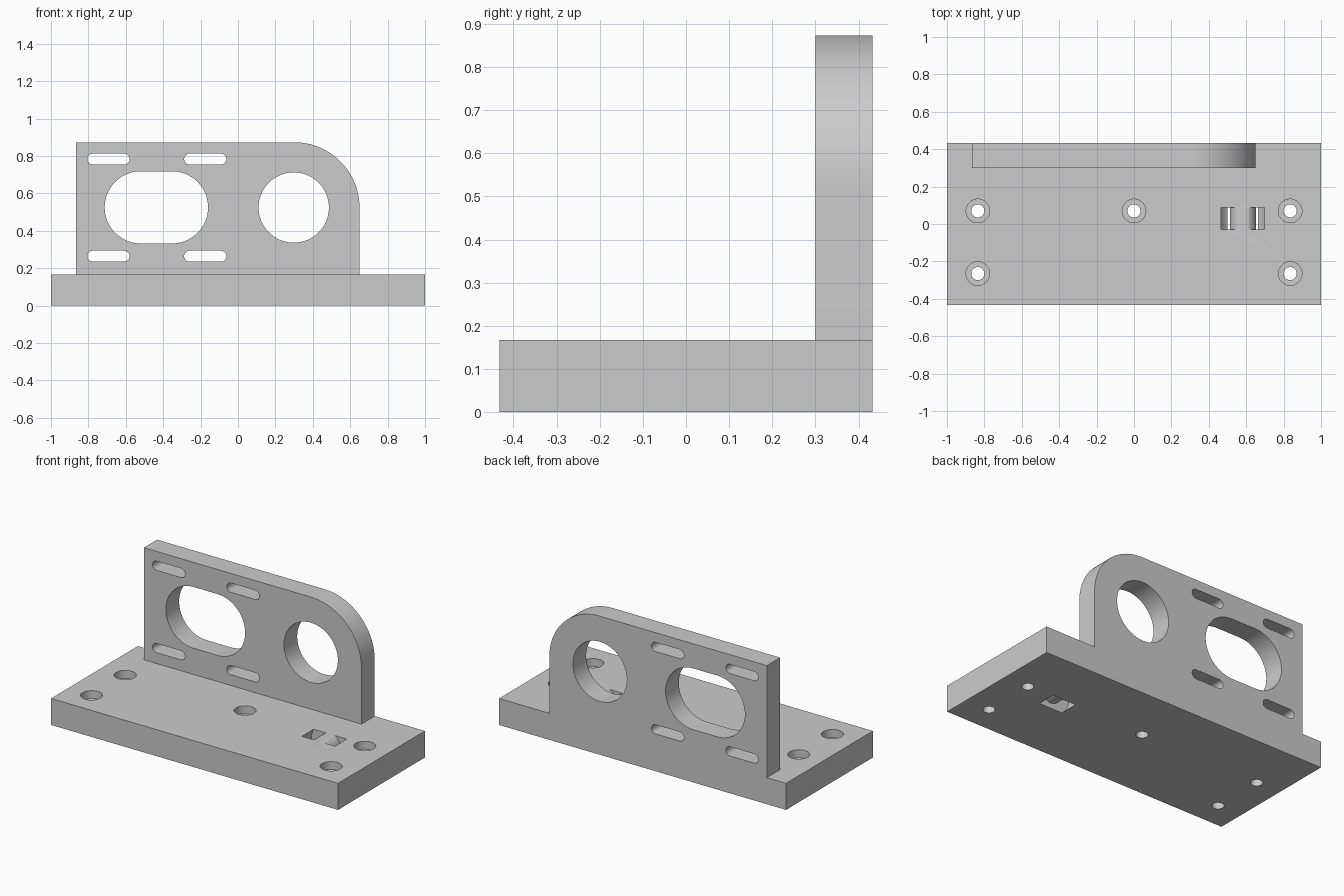
import bpy
import bmesh
import math
from mathutils import Vector

cube = bpy.data.objects.get("Cube")
if cube:
    bpy.data.objects.remove(cube, do_unlink=True)

grey = bpy.data.materials.new("plain_grey")
grey.use_nodes = True
colour = (0.6, 0.6, 0.6, 1)
grey.diffuse_color = colour
grey.node_tree.nodes["Principled BSDF"].inputs["Base Color"].default_value = colour

BASE_TOP = 0.167
BACK = 0.432
PLATE_FRONT = 0.3


def prism(name, points, start, depth):
    """Extrude a closed outline of 3D points along a vector."""
    bm = bmesh.new()
    shift, along = Vector(start), Vector(depth)
    face = bm.faces.new([bm.verts.new(Vector(p) + shift) for p in points])
    extruded = bmesh.ops.extrude_face_region(bm, geom=[face])["geom"]
    moved = [g for g in extruded if isinstance(g, bmesh.types.BMVert)]
    bmesh.ops.translate(bm, verts=moved, vec=along)
    bmesh.ops.recalc_face_normals(bm, faces=bm.faces)
    mesh = bpy.data.meshes.new(name)
    bm.to_mesh(mesh)
    bm.free()
    mesh.materials.append(grey)
    obj = bpy.data.objects.new(name, mesh)
    bpy.context.collection.objects.link(obj)
    return obj


def arc(cx, cz, r, a0, a1, steps):
    """Points of an arc in the upright plane, angles in degrees."""
    angles = [math.radians(a0 + (a1 - a0) * i / steps) for i in range(steps + 1)]
    return [(cx + r * math.cos(a), 0, cz + r * math.sin(a)) for a in angles]


def rod_y(name, x, z, r, y0, y1):
    return prism(name, arc(x, z, r, 0, 360, 64)[:-1], (0, y0, 0), (0, y1 - y0, 0))


def slot(name, x0, x1, z, r):
    outline = arc(x1 - r, z, r, -90, 90, 32) + arc(x0 + r, z, r, 90, 270, 32)
    return prism(name, outline, (0, PLATE_FRONT - 0.1, 0), (0, 0.3, 0))


def bore(name, x, y, r, z0, z1):
    outline = [(px, pz, 0) for px, _, pz in arc(x, y, r, 0, 360, 48)[:-1]]
    return prism(name, outline, (0, 0, z0), (0, 0, z1 - z0))


def combine(target, tool, operation):
    mod = target.modifiers.new("combine", "BOOLEAN")
    mod.operation = operation
    mod.solver = "EXACT"
    mod.object = tool
    bpy.context.view_layer.objects.active = target
    bpy.ops.object.modifier_apply(modifier=mod.name)
    bpy.data.objects.remove(tool, do_unlink=True)


# Bracket body: an L-shaped side profile, the upright then trimmed to its outline
profile = [(0, -BACK, 0), (0, BACK, 0), (0, BACK, 0.873),
           (0, PLATE_FRONT, 0.873), (0, PLATE_FRONT, BASE_TOP), (0, -BACK, BASE_TOP)]
bracket = prism("mounting_bracket", profile, (-1, 0, 0), (2, 0, 0))

# Trim the upright's square end and its rounded end
left_trim = [(0.65, 0, BASE_TOP), (1.1, 0, BASE_TOP), (1.1, 0, 1), (0.3, 0, 1)]
left_trim += arc(0.3, 0.523, 0.35, 90, 0, 40)
right_trim = [(-1.1, 0, BASE_TOP), (-0.866, 0, BASE_TOP), (-0.866, 0, 1), (-1.1, 0, 1)]
for outline in (left_trim, right_trim):
    trim = prism("trim", outline, (0, PLATE_FRONT - 0.1, 0), (0, 0.4, 0))
    combine(bracket, trim, "DIFFERENCE")

# Openings in the upright
combine(bracket, rod_y("round_opening", 0.298, 0.524, 0.188, 0.2, 0.6), "DIFFERENCE")
combine(bracket, slot("large_slot", -0.713, -0.16, 0.525, 0.193), "DIFFERENCE")
for x in (-0.806, -0.288):
    for z in (0.264, 0.783):
        combine(bracket, slot("small_slot", x, x + 0.226, z, 0.029), "DIFFERENCE")

# Counterbored screw holes in the base
for x, y in ((-0.835, 0.07), (0, 0.07), (0.835, 0.07), (-0.835, -0.265), (0.835, -0.265)):
    combine(bracket, bore("screw_hole", x, y, 0.035, -0.1, 0.3), "DIFFERENCE")
    combine(bracket, bore("counterbore", x, y, 0.063, BASE_TOP - 0.05, 0.3), "DIFFERENCE")

# Curved cable-tie channel that leaves a round core across the base
channel = rod_y("tie_channel", 0.582, 0.104, 0.132, -0.03, 0.087)
combine(channel, rod_y("tie_core", 0.582, 0.104, 0.07, -0.1, 0.2), "DIFFERENCE")
combine(bracket, channel, "DIFFERENCE")

bpy.ops.object.select_all(action="DESELECT")
bracket.select_set(True)
bpy.context.view_layer.objects.active = bracket
bpy.ops.object.shade_smooth_by_angle(angle=math.radians(30))
